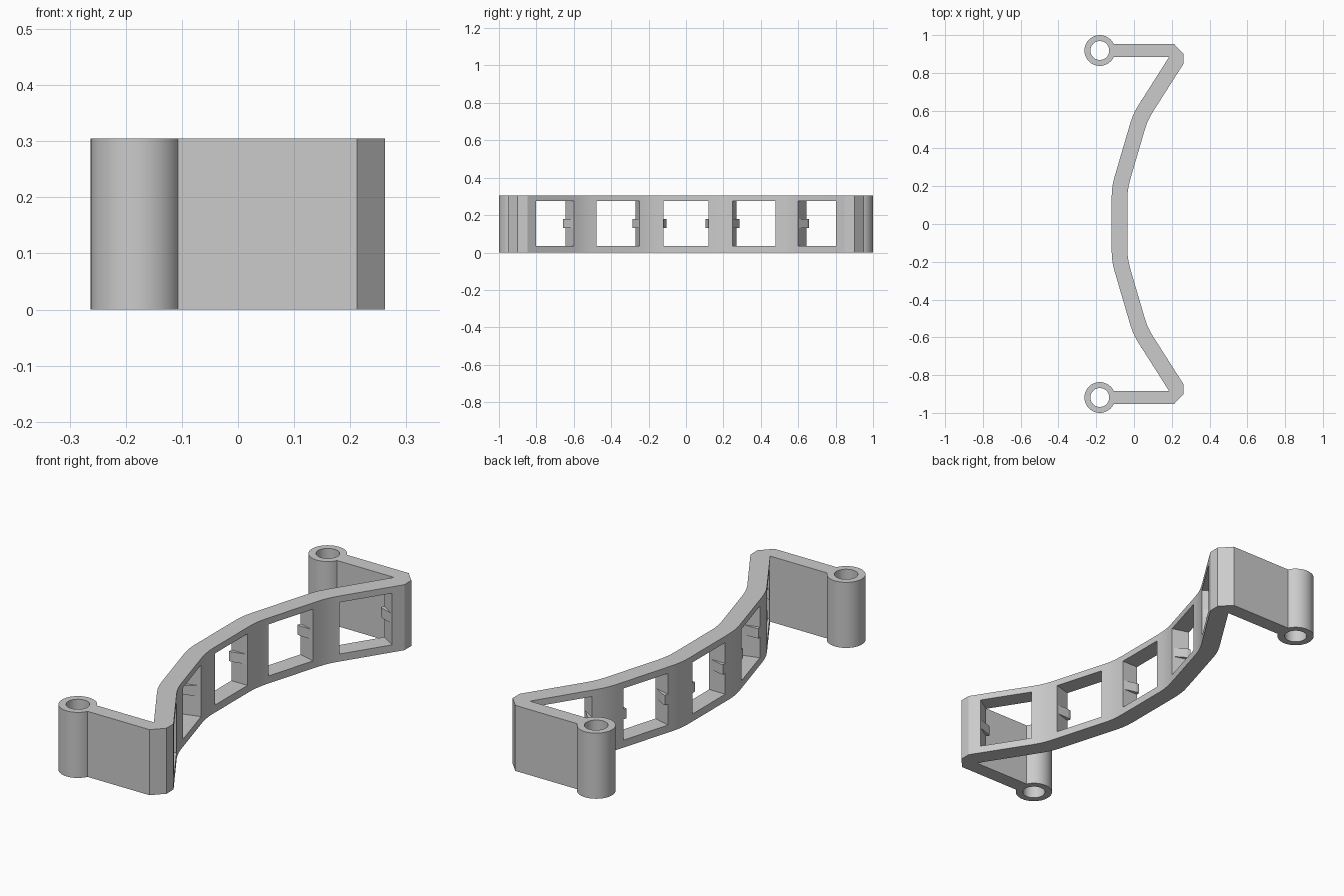
import bpy, bmesh, math
from mathutils import Vector

HEIGHT = 0.305
THICK = 0.083
WINDOW = 0.24
MID_Z = 0.155

cube = bpy.data.objects.get("Cube")
if cube:
    bpy.data.objects.remove(cube, do_unlink=True)

grey = bpy.data.materials.new("plain grey")
grey.use_nodes = True
grey.diffuse_color = (0.6, 0.6, 0.6, 1)
grey.node_tree.nodes["Principled BSDF"].inputs["Base Color"].default_value = (0.6, 0.6, 0.6, 1)


def add_object(name, bm):
    bmesh.ops.recalc_face_normals(bm, faces=bm.faces[:])
    mesh = bpy.data.meshes.new(name)
    bm.to_mesh(mesh)
    bm.free()
    mesh.materials.append(grey)
    obj = bpy.data.objects.new(name, mesh)
    bpy.context.collection.objects.link(obj)
    return obj


def add_prism(bm, outline, z0, z1):
    """Extrude a plan outline from z0 up to z1."""
    face = bm.faces.new([bm.verts.new((p[0], p[1], z0)) for p in outline])
    top = bmesh.ops.extrude_face_region(bm, geom=[face])["geom"]
    bmesh.ops.translate(bm, vec=(0, 0, z1 - z0),
                        verts=[v for v in top if isinstance(v, bmesh.types.BMVert)])


def eased_corner(before, corner, after, reach=0.05, steps=3):
    """Short curve that softens one bend of the band."""
    b, c, a = Vector(before), Vector(corner), Vector(after)
    start = c + (b - c).normalized() * reach
    end = c + (a - c).normalized() * reach
    return [start * (1 - t) ** 2 + c * 2 * t * (1 - t) + end * t * t
            for t in (i / steps for i in range(steps + 1))]


def smooth(obj):
    bpy.ops.object.select_all(action='DESELECT')
    obj.select_set(True)
    bpy.context.view_layer.objects.active = obj
    bpy.ops.object.shade_smooth_by_angle(angle=math.radians(30))


# Bent band and end arms as a single outline
outer = [(-0.035, 0), (-0.035, 0.185), (0.072, 0.55), (0.262, 0.848)]
inner = [(-0.118, 0), (-0.118, 0.198), (-0.005, 0.584), (0.185, 0.883)]
half = eased_corner(*outer[0:3]) + eased_corner(*outer[1:4])
half += [Vector(p) for p in (outer[3], (0.262, 0.9), (0.212, 0.953),
                             (-0.108, 0.953), (-0.108, 0.883), inner[3])]
half += eased_corner(inner[3], inner[2], inner[1]) + eased_corner(inner[2], inner[1], inner[0])
mirrored = [Vector((p.x, -p.y)) for p in reversed(half)]
bm = bmesh.new()
add_prism(bm, half + mirrored, 0, HEIGHT)
frame = add_object("bent_frame", bm)

# Window positions: centre on the outer surface and turn of the band there
windows = [((-0.035, 0), 0)]
for side in (1, -1):
    windows += [((0.017, side * 0.363), side * 16.3), ((0.167, side * 0.70), side * 32.5)]

cut_bm, clip_bm = bmesh.new(), bmesh.new()
for centre, turn in windows:
    a = math.radians(turn)
    along = Vector((math.sin(a), math.cos(a)))
    inward = Vector((-math.cos(a), math.sin(a)))

    def place(points):
        return [Vector(centre) + along * t + inward * d for t, d in points]

    w = WINDOW / 2
    add_prism(cut_bm, place([(-w, -0.03), (w, -0.03), (w, THICK + 0.03), (-w, THICK + 0.03)]),
              MID_Z - w, MID_Z + w)
    # Wedge-shaped clips on both side walls
    for s in (1, -1):
        add_prism(clip_bm, place([(s * (w + 0.005), 0.008), (s * w, 0.008),
                                  (s * (w - 0.016), THICK - 0.015),
                                  (s * (w - 0.016), THICK), (s * (w + 0.005), THICK)]),
                  0.132, 0.178)

cutter = add_object("window_cutter", cut_bm)
cutter.hide_render = True
cut = frame.modifiers.new("windows", 'BOOLEAN')
cut.operation = 'DIFFERENCE'
cut.solver = 'EXACT'
cut.object = cutter
bpy.context.view_layer.objects.active = frame
bpy.ops.object.modifier_apply(modifier=cut.name)
bpy.data.objects.remove(cutter, do_unlink=True)
smooth(frame)
add_object("window_clips", clip_bm)

# Hollow bosses at the arm ends
for name, y in (("front_boss", -0.9185), ("back_boss", 0.9185)):
    bm = bmesh.new()
    n = 48
    section = [(0.05, 0), (0.0815, 0), (0.0815, HEIGHT), (0.05, HEIGHT)]
    rings = [[bm.verts.new((-0.181 + r * math.cos(2 * math.pi * i / n),
                            y + r * math.sin(2 * math.pi * i / n), z)) for i in range(n)]
             for r, z in section]
    for k in range(4):
        low, high = rings[k], rings[(k + 1) % 4]
        for i in range(n):
            j = (i + 1) % n
            bm.faces.new((low[i], low[j], high[j], high[i]))
    smooth(add_object(name, bm))
